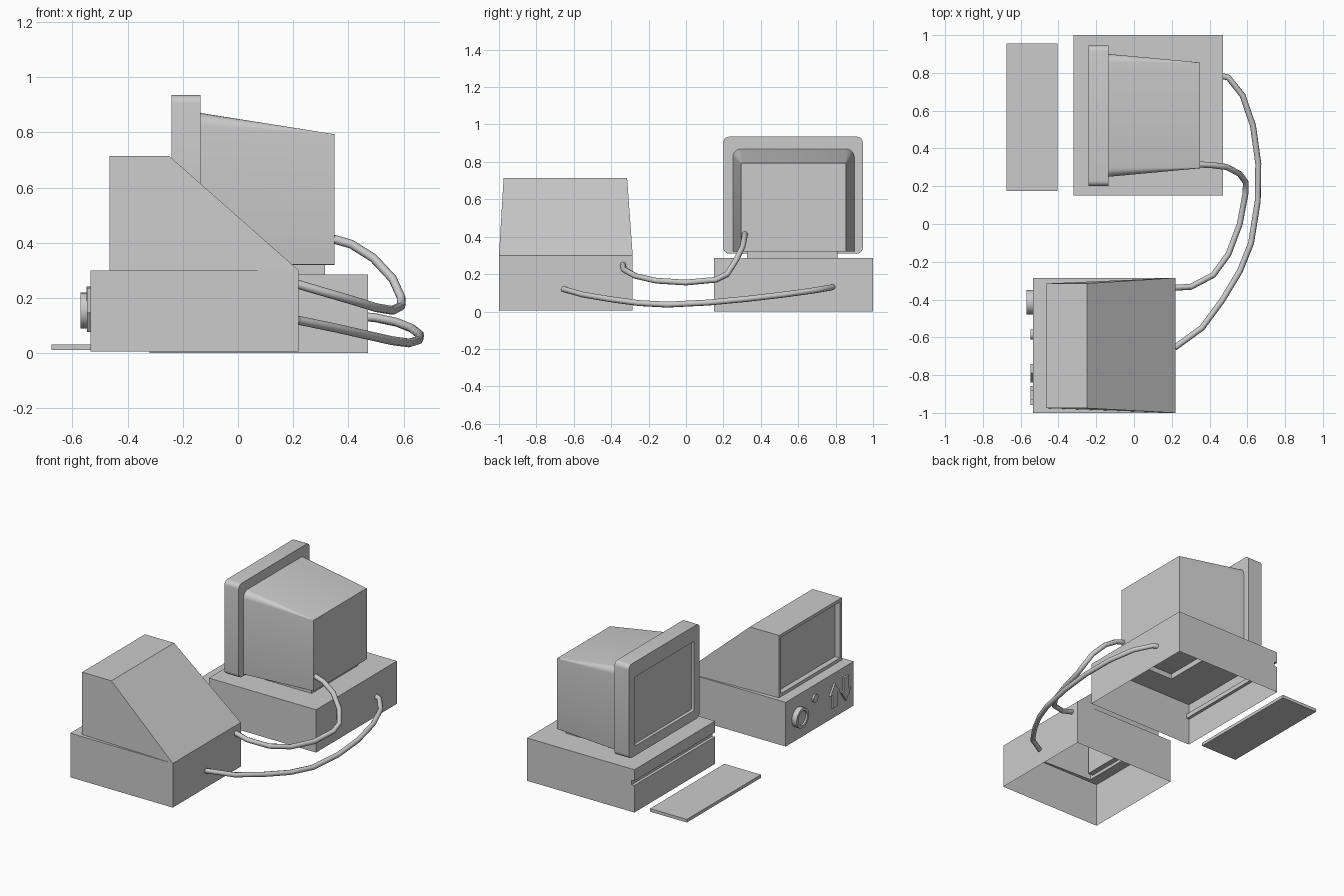
import bpy, bmesh, math
from mathutils import Matrix

if "Cube" in bpy.data.objects:
    bpy.data.objects.remove(bpy.data.objects["Cube"])


def finish(bm, name, smooth=False):
    bmesh.ops.remove_doubles(bm, verts=bm.verts, dist=0.0001)
    bmesh.ops.recalc_face_normals(bm, faces=bm.faces)
    mesh = bpy.data.meshes.new(name)
    bm.to_mesh(mesh)
    bm.free()
    ob = bpy.data.objects.new(name, mesh)
    bpy.context.collection.objects.link(ob)
    if smooth:
        bpy.ops.object.select_all(action='DESELECT')
        bpy.context.view_layer.objects.active = ob
        ob.select_set(True)
        bpy.ops.object.shade_smooth_by_angle(angle=math.radians(30))
    return ob


def loft(loops, cap_start=False, cap_end=False):
    """Skin a list of closed loops that share a point count."""
    bm = bmesh.new()
    rings = [[bm.verts.new(p) for p in loop] for loop in loops]
    n = len(rings[0])
    for a, b in zip(rings, rings[1:]):
        for i in range(n):
            j = (i + 1) % n
            bm.faces.new((a[i], a[j], b[j], b[i]))
    if cap_start:
        bm.faces.new(rings[0][::-1])
    if cap_end:
        bm.faces.new(rings[-1])
    return bm


def rect(x0, x1, y0, y1, z):
    return [(x0, y0, z), (x1, y0, z), (x1, y1, z), (x0, y1, z)]


def rounded(x, y0, y1, z0, z1, r_top, r_bottom, seg=5):
    """Rounded rectangle standing across the x axis."""
    pts = []
    corners = [(y1, z1, -1, -1, r_top), (y0, z1, 1, -1, r_top),
               (y0, z0, 1, 1, r_bottom), (y1, z0, -1, 1, r_bottom)]
    for k, (y, z, sy, sz, r) in enumerate(corners):
        for i in range(seg + 1):
            a = math.pi / 2 * (k + i / seg)
            pts.append((x, y + sy * r + r * math.cos(a), z + sz * r + r * math.sin(a)))
    return pts


def disc(x, y, z, r, n=24):
    return [(x, y + r * math.cos(2 * math.pi * i / n), z + r * math.sin(2 * math.pi * i / n))
            for i in range(n)]


# Desktop case: open underneath, slot along the front, opening for the stand
stand = (-0.03, 0.315, 0.325, 0.81)
levels = [(-0.32, 0), (-0.32, 0.18), (-0.30, 0.18), (-0.30, 0.21), (-0.32, 0.21), (-0.32, 0.285)]
loops = [rect(x, 0.47, 0.15, 1.0, z) for x, z in levels]
finish(loft(loops + [rect(*stand, 0.285)]), "desktop_case")

# Monitor stand
finish(loft([rect(*stand, 0.285), rect(*stand, 0.32)]), "monitor_stand")

# Monitor housing tapering backwards
outline = rounded(-0.135, 0.25, 0.90, 0.32, 0.87, 0.045, 0.004)
finish(loft([outline, rounded(0.35, 0.295, 0.855, 0.32, 0.793, 0.004, 0.004)],
            cap_end=True), "monitor_housing", True)

# Monitor bezel with recessed screen
finish(loft([outline,
             rounded(-0.135, 0.20, 0.945, 0.31, 0.935, 0.03, 0.03),
             rounded(-0.24, 0.20, 0.945, 0.31, 0.935, 0.03, 0.03),
             rounded(-0.24, 0.26, 0.88, 0.375, 0.835, 0.006, 0.006),
             rounded(-0.225, 0.265, 0.875, 0.38, 0.83, 0.006, 0.006)],
            cap_end=True), "monitor_bezel", True)

# Keyboard slab
kb = (-0.675, -0.405, 0.175, 0.955)
finish(loft([rect(*kb, 0.011), rect(*kb, 0.032)], True, True), "keyboard")

# Terminal base: open underneath, opening for the hood
foot = [(-0.465, -0.975, 0.3), (0.22, -1.0, 0.3), (0.22, -0.285, 0.3), (-0.465, -0.315, 0.3)]
base = (-0.535, 0.22, -1.0, -0.285)
finish(loft([rect(*base, 0.006), rect(*base, 0.3), foot]), "terminal_base")

# Terminal hood: sloped back, recessed screen in the front face
bm = loft([foot, rect(-0.465, -0.25, -0.975, -0.315, 0.715)], cap_end=True)
bmesh.ops.recalc_face_normals(bm, faces=bm.faces)
front = min(bm.faces, key=lambda f: f.calc_center_median().x)
bmesh.ops.inset_individual(bm, faces=[front], thickness=0.03)
bmesh.ops.inset_individual(bm, faces=[front], thickness=0.001, depth=-0.035)
finish(bm, "terminal_hood")

# Large dial and small button
finish(loft([disc(-0.535, -0.415, 0.155, 0.065), disc(-0.57, -0.415, 0.155, 0.065),
             disc(-0.57, -0.415, 0.155, 0.048), disc(-0.56, -0.415, 0.155, 0.045)],
            cap_end=True), "dial", True)
finish(loft([disc(-0.535, -0.585, 0.215, 0.026, 16), disc(-0.548, -0.585, 0.215, 0.026, 16)],
            cap_end=True), "button", True)

# Up and down arrow keys
arrow = [(-0.025, -0.08), (0.025, -0.08), (0.025, 0.01), (0.05, 0.01),
         (0, 0.08), (-0.05, 0.01), (-0.025, 0.01)]
for name, y, s in (("up_arrow", -0.79, 1), ("down_arrow", -0.907, -1)):
    finish(loft([[(x, y + a, 0.157 + s * b) for a, b in arrow] for x in (-0.535, -0.547)],
                cap_end=True), name)


# Cables
def cable(name, pts):
    cu = bpy.data.curves.new(name, 'CURVE')
    cu.dimensions = '3D'
    cu.bevel_depth = 0.016
    cu.bevel_resolution = 2
    cu.use_fill_caps = True
    sp = cu.splines.new('POLY')
    sp.points.add(len(pts) - 1)
    for p, co in zip(sp.points, pts):
        p.co = (*co, 1)
    bpy.context.collection.objects.link(bpy.data.objects.new(name, cu))


cable("monitor_cable", [(0.34, 0.315, 0.415), (0.41, 0.312, 0.395), (0.49, 0.302, 0.345),
                        (0.56, 0.265, 0.27), (0.592, 0.22, 0.20), (0.59, 0.16, 0.17),
                        (0.56, 0, 0.155), (0.50, -0.16, 0.165), (0.42, -0.27, 0.19),
                        (0.30, -0.333, 0.225), (0.215, -0.337, 0.25)])
cable("case_cable", [(0.46, 0.785, 0.132), (0.50, 0.775, 0.128), (0.575, 0.68, 0.112),
                     (0.63, 0.52, 0.09), (0.658, 0.32, 0.067), (0.655, 0.12, 0.048),
                     (0.62, -0.1, 0.037), (0.56, -0.25, 0.045), (0.47, -0.40, 0.065),
                     (0.36, -0.55, 0.09), (0.215, -0.655, 0.12)])
